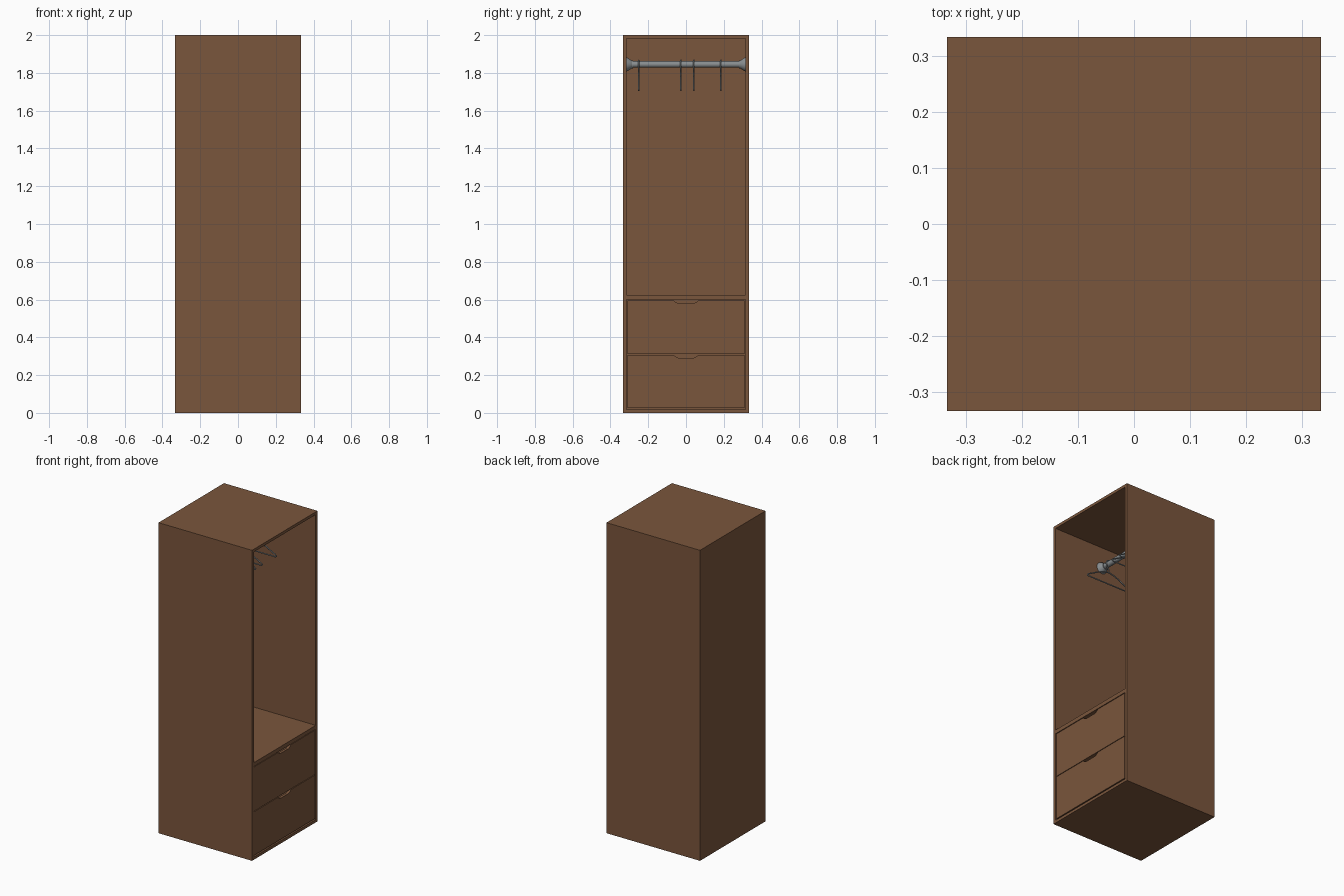
import bpy, bmesh, math

if "Cube" in bpy.data.objects:
    bpy.data.objects.remove(bpy.data.objects["Cube"])

W, H, T = 0.333, 2.0, 0.018      # half width, height, panel thickness
ROD_X, ROD_Z = -0.02, 1.845


def material(name, color):
    m = bpy.data.materials.new(name)
    m.diffuse_color = color
    m.use_nodes = True
    m.node_tree.nodes["Principled BSDF"].inputs["Base Color"].default_value = m.diffuse_color
    return m


WOOD = material("wood", (0.195, 0.092, 0.045, 1))
METAL = material("metal", (0.25, 0.27, 0.28, 1))


def finish(name, bm, mat):
    bmesh.ops.recalc_face_normals(bm, faces=bm.faces)
    me = bpy.data.meshes.new(name)
    bm.to_mesh(me)
    bm.free()
    me.materials.append(mat)
    ob = bpy.data.objects.new(name, me)
    bpy.context.collection.objects.link(ob)
    return ob


def box(name, x, y, z):
    bm = bmesh.new()
    bmesh.ops.create_cube(bm, size=1)
    for v in bm.verts:
        v.co = [lo + (c + 0.5) * (hi - lo) for c, (lo, hi) in zip(v.co, (x, y, z))]
    return finish(name, bm, WOOD)


def prism(name, profile, x0, x1):
    """Extrude a y/z outline along x."""
    bm = bmesh.new()
    f = bm.faces.new([bm.verts.new((x0, y, z)) for y, z in profile])
    ext = bmesh.ops.extrude_face_region(bm, geom=[f])["geom"]
    verts = [v for v in ext if isinstance(v, bmesh.types.BMVert)]
    bmesh.ops.translate(bm, verts=verts, vec=(x1 - x0, 0, 0))
    return finish(name, bm, WOOD)


# Carcass, open towards +x
I = W - T
box("left_panel", (-W, W), (-W, -I), (0, H))
box("right_panel", (-W, W), (I, W), (0, H))
box("back_panel", (-W, -I), (-I, I), (0, H))
box("top_panel", (-I, W), (-I, I), (H - T, H))
box("bottom_panel", (-I, W), (-I, I), (0, T))
box("shelf", (-I, W), (-I, I), (0.6, 0.625))

# Drawers: front with finger notch in the top edge, plus an open box behind
for name, z0, z1 in (("lower", 0.026, 0.307), ("upper", 0.311, 0.596)):
    d = 0.309
    prism(name + "_drawer_front",
          [(-d, z0), (d, z0), (d, z1), (0.065, z1), (0.056, z1 - 0.009), (0.040, z1 - 0.016),
           (-0.040, z1 - 0.016), (-0.056, z1 - 0.009), (-0.065, z1), (-d, z1)], W - T, W - 0.001)
    t, b = 0.012, z1 - 0.03
    for side, s in (("left", -1), ("right", 1)):
        box(f"{name}_drawer_{side}", (-0.3, W - T), sorted((s * d, s * (d - t))), (z0, b))
    box(name + "_drawer_back", (-0.3, -0.3 + t), (-d + t, d - t), (z0, b))
    box(name + "_drawer_floor", (-0.3 + t, W - T), (-d + t, d - t), (z0, z0 + t))

# Clothes rail: lathed profile with flared sockets at both walls
half = [(0.0, I), (0.037, I), (0.035, I - 0.006), (0.021, I - 0.028), (0.021, I - 0.034), (0.017, I - 0.034)]
profile = half + [(r, -y) for r, y in reversed(half)]
bm = bmesh.new()
vs = [bm.verts.new((ROD_X + r, y, ROD_Z)) for r, y in profile]
edges = [bm.edges.new(p) for p in zip(vs, vs[1:])]
bmesh.ops.spin(bm, geom=vs + edges, cent=(ROD_X, 0, ROD_Z), axis=(0, 1, 0), angle=math.tau, steps=32)
bmesh.ops.remove_doubles(bm, verts=bm.verts, dist=1e-5)
rail = finish("clothes_rail", bm, METAL)
bpy.context.view_layer.objects.active = rail
rail.select_set(True)
bpy.ops.object.shade_smooth_by_angle(angle=math.radians(30))

# Wire hangers: closed shoulder loop and a hook over the rail
shoulder = [(0.0, 1.786), (0.035, 1.779), (0.08, 1.762), (0.125, 1.738), (0.155, 1.722), (0.165, 1.713), (0.158, 1.708)]
loop = shoulder + [(-x, z) for x, z in reversed(shoulder[1:])]
hook = [(0, 1.786), (0, 1.80), (0.008, 1.812), (0.018, 1.822)]
hook += [(0.0215 * math.cos(a), ROD_Z + 0.0215 * math.sin(a))
         for a in (math.radians(-30 + 20 * i) for i in range(12))]
for n, y in enumerate((-0.25, -0.027, 0.042, 0.185), 1):
    cu = bpy.data.curves.new(f"hanger_{n}", "CURVE")
    cu.dimensions = "3D"
    cu.bevel_depth = 0.004
    cu.bevel_resolution = 2
    cu.use_fill_caps = True
    for pts, closed in ((loop, True), (hook, False)):
        sp = cu.splines.new("POLY")
        sp.points.add(len(pts) - 1)
        for p, (x, z) in zip(sp.points, pts):
            p.co = (ROD_X + x, y, z, 1)
        sp.use_cyclic_u = closed
    cu.materials.append(METAL)
    bpy.context.collection.objects.link(bpy.data.objects.new(f"hanger_{n}", cu))
